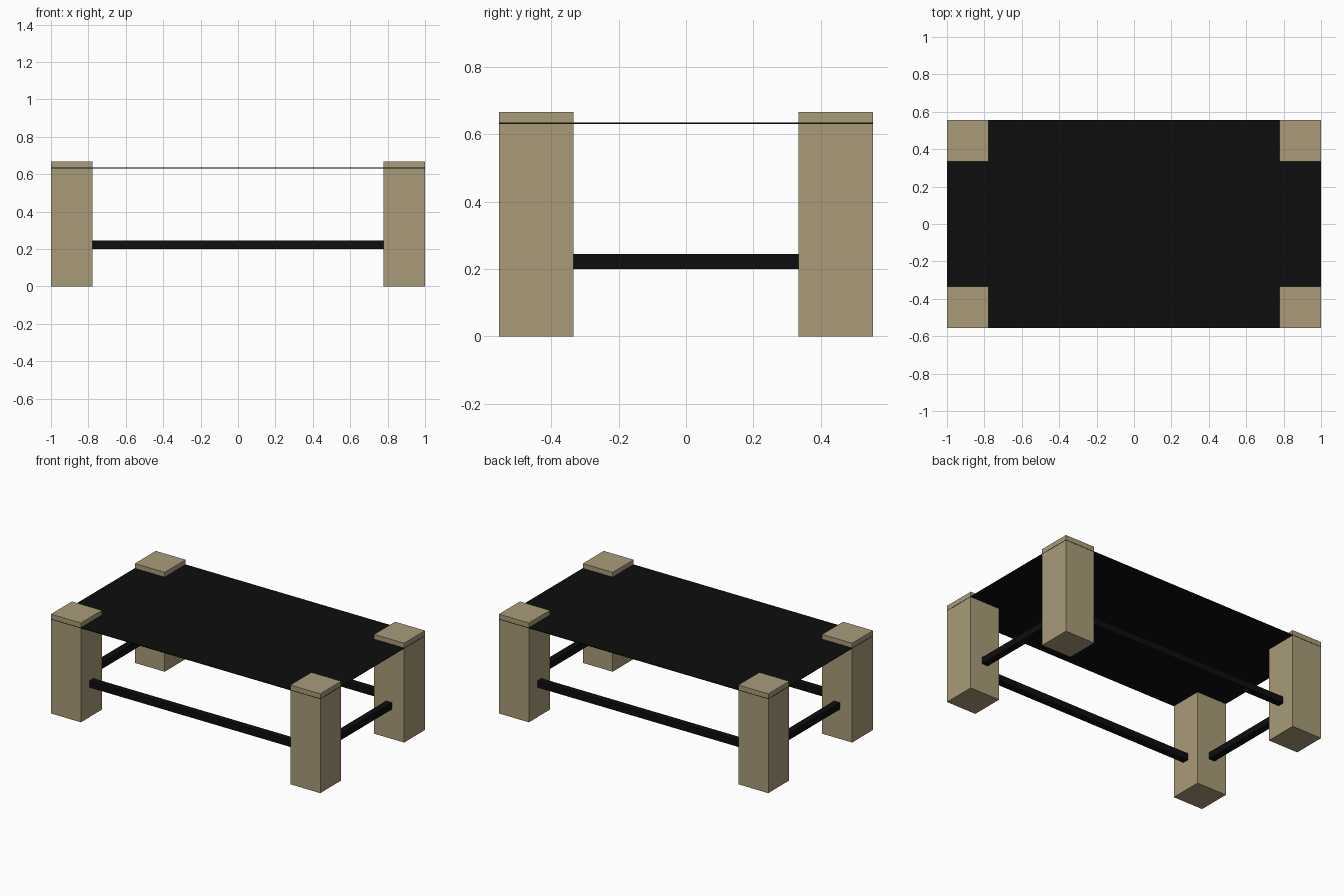
import bpy

cube = bpy.data.objects.get("Cube")
if cube:
    bpy.data.objects.remove(cube, do_unlink=True)


def make_material(name, rgb):
    mat = bpy.data.materials.new(name)
    mat.use_nodes = True
    color = (*rgb, 1.0)
    mat.diffuse_color = color
    mat.node_tree.nodes["Principled BSDF"].inputs["Base Color"].default_value = color
    return mat


def box(name, center, size, mat):
    bpy.ops.mesh.primitive_cube_add(size=1, location=center)
    obj = bpy.context.object
    obj.name = name
    obj.scale = size
    bpy.ops.object.transform_apply(location=False, rotation=False, scale=True)
    obj.data.materials.append(mat)
    return obj


wood = make_material("tan wood", (0.40, 0.33, 0.19))
black = make_material("black", (0.004, 0.004, 0.004))

HALF_X, HALF_Y = 1.0, 0.5556
LEG, HEIGHT = 0.2222, 0.6667
RAIL, RAIL_Z = 0.0444, 0.2222
TOP_Z, TOP_THICK = 0.633, 0.004
leg_x, leg_y = HALF_X - LEG / 2, HALF_Y - LEG / 2

# Four square posts
for sx, x_name in ((-1, "right"), (1, "left")):
    for sy, y_name in ((-1, "front"), (1, "back")):
        box(f"{y_name}_{x_name}_leg", (sx * leg_x, sy * leg_y, HEIGHT / 2),
            (LEG, LEG, HEIGHT), wood)

# Thin table top, its edge showing as a fine line around the posts
lip = 0.001
box("table_top", (0, 0, TOP_Z), (2 * HALF_X + lip, 2 * HALF_Y + lip, TOP_THICK), black)

# Rails running between the post centres
for sy, name in ((-1, "front"), (1, "back")):
    box(f"{name}_rail", (0, sy * leg_y, RAIL_Z), (2 * leg_x, RAIL, RAIL), black)
for sx, name in ((-1, "right"), (1, "left")):
    box(f"{name}_rail", (sx * leg_x, 0, RAIL_Z), (RAIL, 2 * leg_y, RAIL), black)
